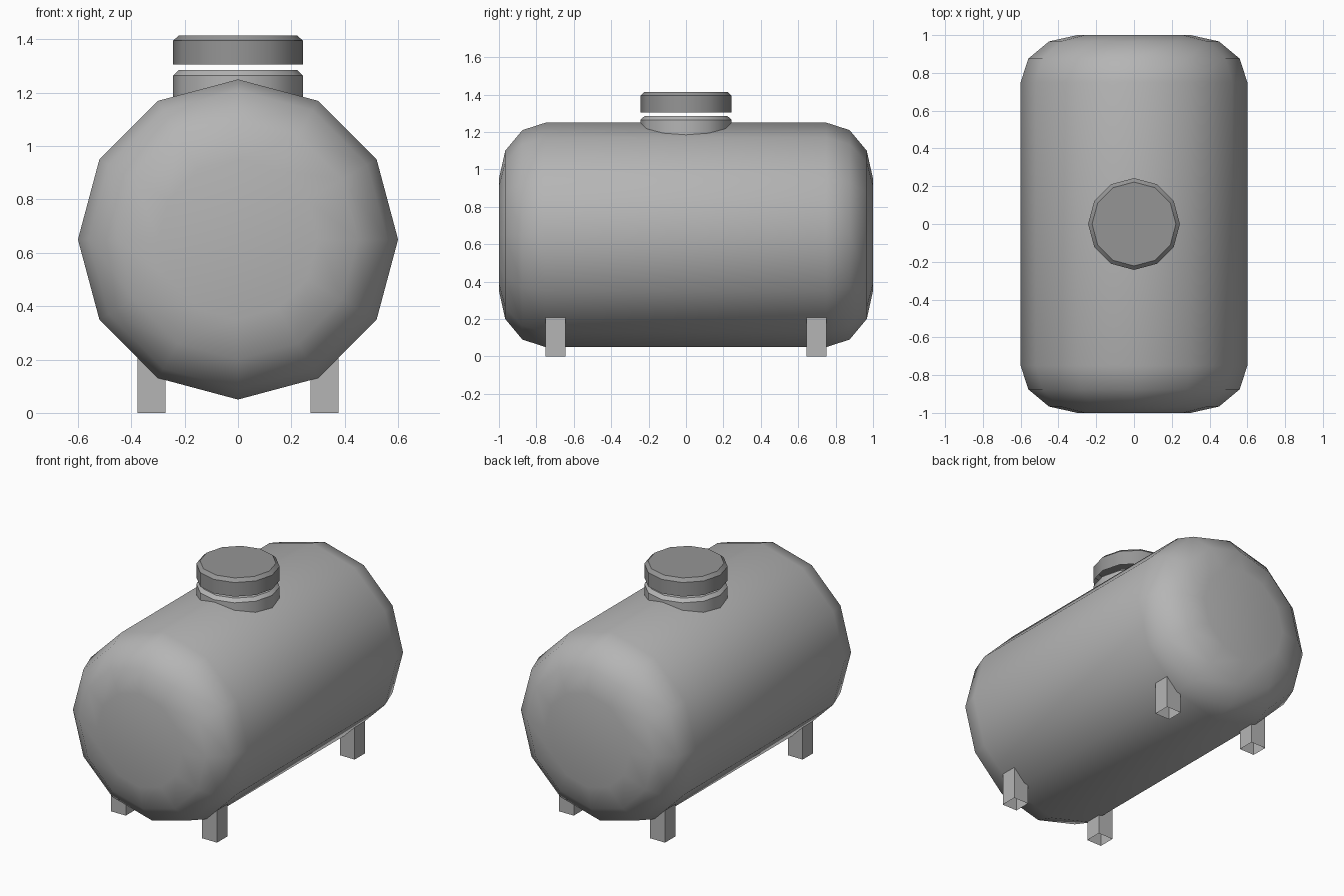
import bpy, bmesh
from math import cos, sin, pi, radians
from mathutils import Matrix

if "Cube" in bpy.data.objects:
    bpy.data.objects.remove(bpy.data.objects["Cube"])

SIDES = 12


def grey(name, value):
    mat = bpy.data.materials.new(name)
    mat.diffuse_color = (value, value, value, 1)
    mat.use_nodes = True
    mat.node_tree.nodes["Principled BSDF"].inputs["Base Color"].default_value = mat.diffuse_color
    return mat


BODY_GREY = grey("body_grey", 0.46)
LID_GREY = grey("lid_grey", 0.30)


def finish(name, bm, mat, smooth=True):
    bmesh.ops.recalc_face_normals(bm, faces=bm.faces)
    mesh = bpy.data.meshes.new(name)
    bm.to_mesh(mesh)
    bm.free()
    mesh.materials.append(mat)
    obj = bpy.data.objects.new(name, mesh)
    bpy.context.collection.objects.link(obj)
    if smooth:
        bpy.ops.object.select_all(action='DESELECT')
        obj.select_set(True)
        bpy.context.view_layer.objects.active = obj
        bpy.ops.object.shade_smooth_by_angle(angle=radians(35))
    return obj


def turned(profile, cap_start, cap_end):
    """Revolve (radius, height) points around z with SIDES facets."""
    bm = bmesh.new()
    rings = [[bm.verts.new((r * cos(2 * pi * i / SIDES), r * sin(2 * pi * i / SIDES), h))
              for i in range(SIDES)] for r, h in profile]
    for a, b in zip(rings, rings[1:]):
        for i in range(SIDES):
            j = (i + 1) % SIDES
            bm.faces.new((a[i], a[j], b[j], b[i]))
    if cap_start:
        bm.faces.new(rings[0][::-1])
    if cap_end:
        bm.faces.new(rings[-1])
    return bm


# Tank body: rounded ends, lying along y
end = [(0.3 + 0.3 * cos(k * pi / 6), 0.75 + 0.25 * sin(k * pi / 6)) for k in range(4)]
bm = turned([(r, -h) for r, h in reversed(end)] + end, True, True)
bm.transform(Matrix.Translation((0, 0, 0.65)) @ Matrix.Rotation(-pi / 2, 4, 'X'))
finish("tank_body", bm, BODY_GREY)

# Filler neck and floating lid: same chamfered cap, open underneath
for name, z, mat in (("filler_neck", 1.175, BODY_GREY), ("filler_lid", 1.305, LID_GREY)):
    bm = turned([(0.243, 0), (0.243, 0.09), (0.222, 0.11)], False, True)
    bm.transform(Matrix.Translation((0, 0, z)))
    finish(name, bm, mat)

# Four legs: square posts, open underneath
LEG_W, LEG_H = 0.105, 0.22
for side, sx in (("left", -1), ("right", 1)):
    for place, sy in (("front", -1), ("back", 1)):
        bm = bmesh.new()
        bmesh.ops.create_cube(bm, size=1, matrix=Matrix.Translation(
            (sx * 0.324, sy * 0.698, LEG_H / 2)) @ Matrix.Diagonal((LEG_W, LEG_W, LEG_H, 1)))
        bmesh.ops.recalc_face_normals(bm, faces=bm.faces)
        bottom = [f for f in bm.faces if f.normal.z < -0.9]
        bmesh.ops.delete(bm, geom=bottom, context='FACES_ONLY')
        finish(f"{place}_{side}_leg", bm, BODY_GREY, smooth=False)
